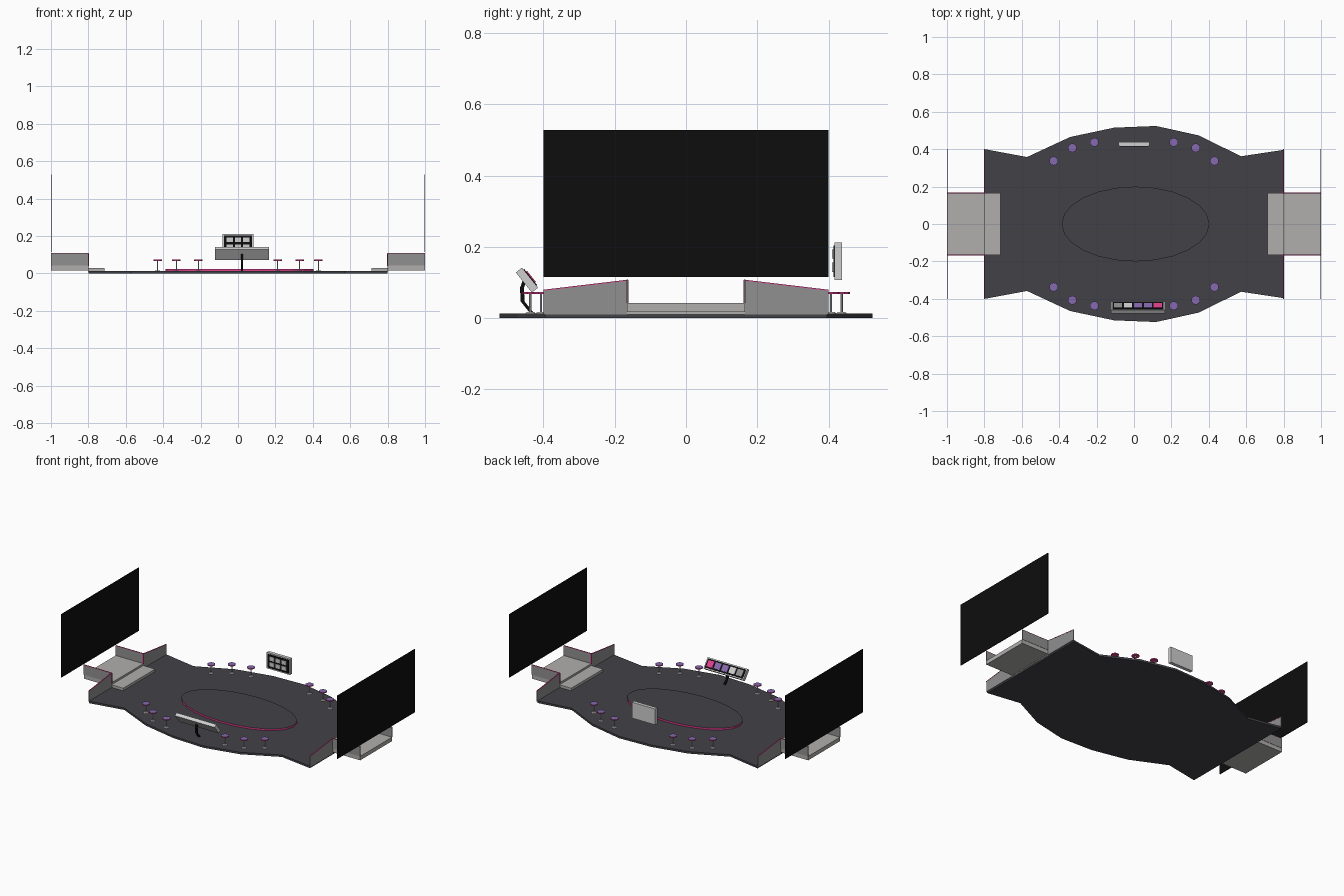
import bpy, bmesh, math
from mathutils import Matrix, Vector

if "Cube" in bpy.data.objects:
    bpy.data.objects.remove(bpy.data.objects["Cube"])


def mat(name, r, g, b):
    m = bpy.data.materials.new(name)
    m.diffuse_color = (r, g, b, 1)
    m.use_nodes = True
    m.node_tree.nodes["Principled BSDF"].inputs["Base Color"].default_value = m.diffuse_color
    return m


FLOOR = mat("charcoal floor", 0.055, 0.053, 0.062)
BLACK = mat("screen black", 0.004, 0.004, 0.004)
WALL = mat("wall grey", 0.28, 0.28, 0.28)
STAGE = mat("stage grey", 0.44, 0.43, 0.42)
CASE = mat("casing light grey", 0.62, 0.62, 0.62)
PURPLE = mat("seat purple", 0.24, 0.14, 0.42)
PINK = mat("trim pink", 0.75, 0.05, 0.28)


def finish(name, bm, mats, matrix=None):
    bmesh.ops.recalc_face_normals(bm, faces=bm.faces)
    me = bpy.data.meshes.new(name)
    bm.to_mesh(me)
    bm.free()
    for m in mats:
        me.materials.append(m)
    ob = bpy.data.objects.new(name, me)
    if matrix:
        ob.matrix_world = matrix
    bpy.context.collection.objects.link(ob)
    return ob


def box(name, c, d, m, frame=Matrix()):
    bm = bmesh.new()
    bmesh.ops.create_cube(bm, size=1)
    bmesh.ops.scale(bm, vec=d, verts=bm.verts)
    bmesh.ops.translate(bm, vec=c, verts=bm.verts)
    return finish(name, bm, [m], frame)


def prism(name, pts, direction, mats, side_rule=False):
    """Extrude a 3D outline; side_rule gives side faces the second colour."""
    bm = bmesh.new()
    f = bm.faces.new([bm.verts.new(p) for p in pts])
    r = bmesh.ops.extrude_face_region(bm, geom=[f], use_keep_orig=True)
    bmesh.ops.translate(bm, vec=direction,
                        verts=[v for v in r["geom"] if isinstance(v, bmesh.types.BMVert)])
    bm.normal_update()
    if side_rule:
        for face in bm.faces:
            face.material_index = 1 if abs(face.normal.z) < 0.5 else 0
    return finish(name, bm, mats)


def cyl(name, x, y, z0, z1, r, mats, n=12, r2=None):
    bm = bmesh.new()
    bmesh.ops.create_cone(bm, cap_ends=True, segments=n, radius1=r, radius2=r2 or r,
                          depth=z1 - z0,
                          matrix=Matrix.Translation((x, y, (z0 + z1) / 2)))
    bm.normal_update()
    if len(mats) > 1:
        for f in bm.faces:
            f.material_index = 0 if f.normal.z > 0.5 else 1
    return finish(name, bm, mats)


# Main floor: faceted bulging outline
half = [(-.798, .40), (-.572, .358), (-.342, .465), (-.107, .515),
        (.118, .524), (.348, .473), (.572, .362), (.798, .396)]
outline = half + [(x, -y) for x, y in reversed(half)]
prism("floor", [(x, y, 0) for x, y in outline], (0, 0, .013), [FLOOR])

# Raised oval with pink rim
oval = [(.008 + .395 * math.cos(i * math.tau / 24), .2 * math.sin(i * math.tau / 24), .013)
        for i in range(24)]
prism("centre_oval", oval, (0, 0, .011), [FLOOR, PINK], True)

# Both ends: stage, step, walls with pink trim, big screen
T = .004
for s, side in ((-1, "left"), (1, "right")):
    box(side + "_stage", (s * .9, 0, .03), (.2, .33, .026), STAGE)
    box(side + "_step", (s * .7575, 0, .021), (.085, .33, .018), STAGE)
    box(side + "_screen", (s * .998, 0, .322), (.004, .8, .413), BLACK)
    for t, end in ((-1, "front"), (1, "back")):
        n = f"{side}_{end}_"
        # sloped wing wall facing the floor
        x0 = s * .8 - T / 2
        prism(n + "wing_wall", [(x0, t * .165, .01), (x0, t * .4, .01),
                                (x0, t * .4, .078), (x0, t * .165, .106)], (T, 0, 0), [WALL])
        prism(n + "wing_trim", [(x0 - .001, t * .165, .105), (x0 - .001, t * .4, .077),
                                (x0 - .001, t * .4, .080), (x0 - .001, t * .165, .108)],
              (T + .002, 0, 0), [PINK])
        # return wall along the stage
        box(n + "stage_wall", (s * .9, t * .165, .075), (.2, T, .064), WALL)
        box(n + "stage_trim", (s * .9, t * .165, .1075), (.2, T + .001, .003), PINK)
        box(n + "corner_trim", (s * .8, t * .164, .074), (T + .003, T + .001, .066), PINK)

# Bar stools
for sx in (-1, 1):
    for sy in (-1, 1):
        for x, y in ((.43, .337), (.33, .407), (.212, .437)):
            x, y = x * sx, y * sy
            cyl("stool_base", x, y, .013, .017, .015, [CASE], 10, .011)
            cyl("stool_post", x, y, .016, .069, .003, [CASE], 6)
            cyl("stool_seat", x, y, .068, .074, .024, [PURPLE, PINK], 10)

# Hanging back display with two rows of tiles
box("back_display_case", (0, .4275, .16), (.168, .022, .104), CASE)
box("back_display_panel", (0, .4155, .16), (.152, .004, .088), BLACK)
for i in (-1, 0, 1):
    for z in (.143, .18):
        box("back_display_tile", (i * .044, .4125, z), (.034, .004, .026), CASE)

# Tilted front console
frame = Matrix.Translation((.021, -.4465, .107)) @ Matrix.Rotation(math.radians(-51.3), 4, 'X')
box("console_case", (0, 0, 0), (.288, .072, .022), CASE, frame)
box("console_panel", (0, 0, .0115), (.274, .058, .004), BLACK, frame)
for i, m in enumerate((WALL, CASE, PURPLE, PURPLE, PINK)):
    box("console_tile", ((i - 2) * .053, 0, .0145), (.043, .04, .004), m, frame)

# Bent console support
arm = [(-.452, .11), (-.461, .085), (-.459, .047), (-.431, .012)]
loop = [(.015, y - .005, z) for y, z in arm] + [(.015, y + .006, z) for y, z in reversed(arm)]
prism("console_support", loop, (.012, 0, 0), [BLACK])
